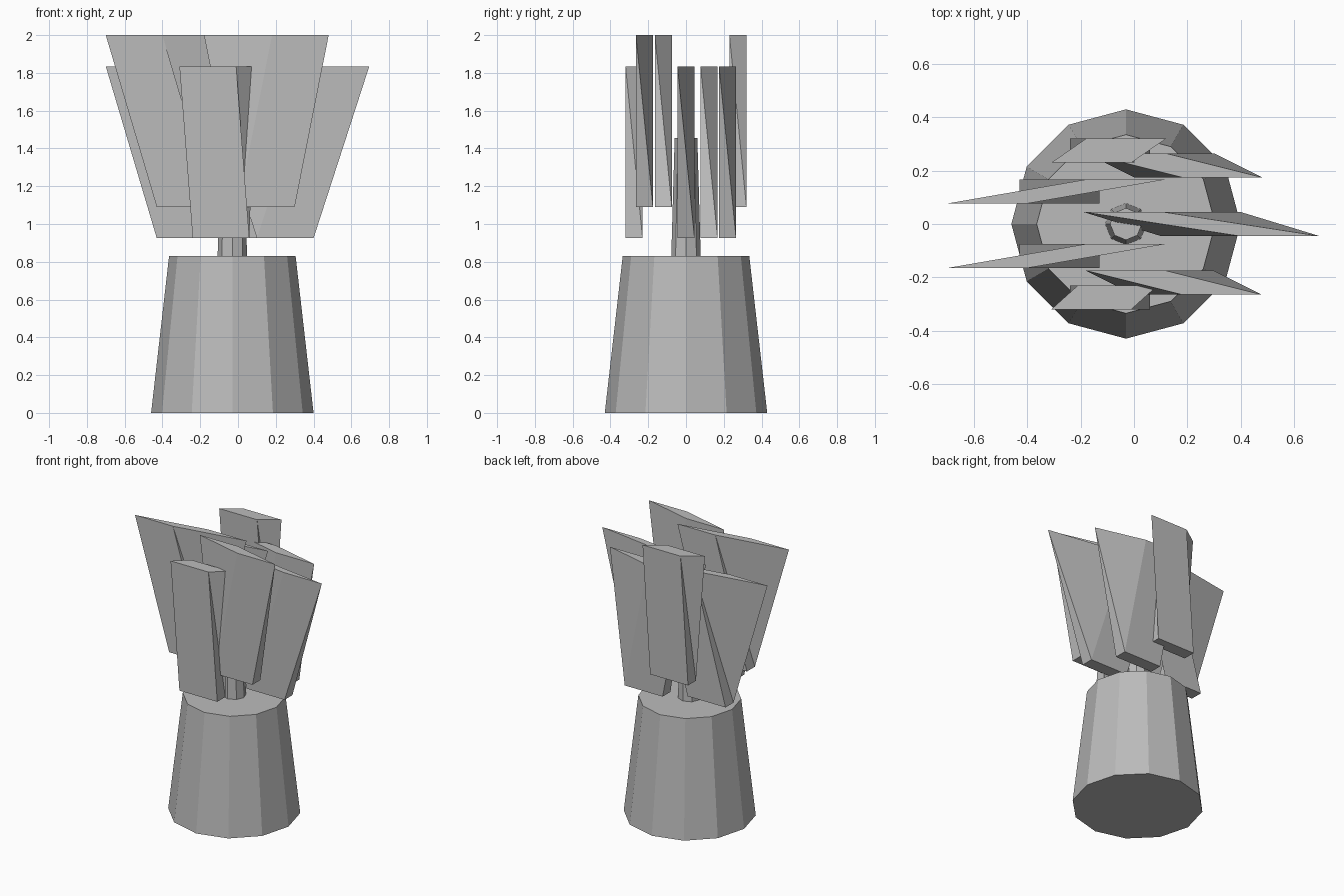
import bpy, bmesh, math

cube = bpy.data.objects.get("Cube")
if cube:
    bpy.data.objects.remove(cube, do_unlink=True)

GREY = (0.5, 0.5, 0.5, 1)
mat = bpy.data.materials.new("plain_grey")
mat.use_nodes = True
mat.diffuse_color = GREY
mat.node_tree.nodes["Principled BSDF"].inputs["Base Color"].default_value = GREY

CENTRE_X = -0.03
BLADE_WIDTH, BLADE_DEPTH, BLADE_HEIGHT = 0.30, 0.09, 0.91
LOW, HIGH = 0.925, 1.09


def add_object(name, bm):
    bmesh.ops.recalc_face_normals(bm, faces=bm.faces)
    mesh = bpy.data.meshes.new(name)
    bm.to_mesh(mesh)
    bm.free()
    mesh.materials.append(mat)
    obj = bpy.data.objects.new(name, mesh)
    bpy.context.collection.objects.link(obj)
    return obj


def tapered_column(name, sides, r_bottom, r_top, z0, z1):
    bm = bmesh.new()
    bmesh.ops.create_cone(bm, cap_ends=True, segments=sides, radius1=r_bottom,
                          radius2=r_top, depth=z1 - z0)
    bmesh.ops.translate(bm, verts=bm.verts, vec=(CENTRE_X, 0, (z0 + z1) / 2))
    return add_object(name, bm)


def twisted_blade(name, x, y, z, front_lean, back_lean):
    """Straight box at the foot; the top edges slide sideways in front and back."""
    bm = bmesh.new()

    def edge(px, py, lean):
        foot = bm.verts.new((px, py, z))
        tip = bm.verts.new((px + lean, py, z + BLADE_HEIGHT))
        return foot, tip

    right, back = x + BLADE_WIDTH, y + BLADE_DEPTH
    fl, flt = edge(x, y, front_lean)
    fr, frt = edge(right, y, front_lean)
    bl, blt = edge(x, back, back_lean)
    br, brt = edge(right, back, back_lean)
    for face in ((fl, fr, frt, flt), (br, bl, blt, brt),      # front, back
                 (flt, frt, brt, blt), (fl, bl, br, fr),      # top, foot
                 (fr, br, frt), (br, brt, frt),               # right side
                 (fl, flt, blt), (fl, blt, bl)):              # left side
        bm.faces.new(face)
    return add_object(name, bm)


# Pot and stem
tapered_column("pot", 12, 0.43, 0.335, 0, 0.83)
tapered_column("stem", 8, 0.078, 0.06, 0.83, 1.455)

# Leaf blades, front to back: left edge, front y, foot height, leans
for name, *spec in (
    ("leaf_front", -0.24, -0.32, LOW, -0.07, 0.03),
    ("leaf_front_left", 0.0, -0.265, HIGH, 0.18, -0.18),
    ("leaf_front_right", -0.43, -0.165, HIGH, -0.27, 0.25),
    ("leaf_middle_left", 0.10, -0.045, LOW, 0.295, -0.29),
    ("leaf_back_right", -0.43, 0.077, LOW, -0.27, 0.25),
    ("leaf_back_left", 0.0, 0.175, LOW, 0.18, -0.18),
    ("leaf_back", -0.24, 0.23, HIGH, -0.07, 0.06),
):
    twisted_blade(name, *spec)
